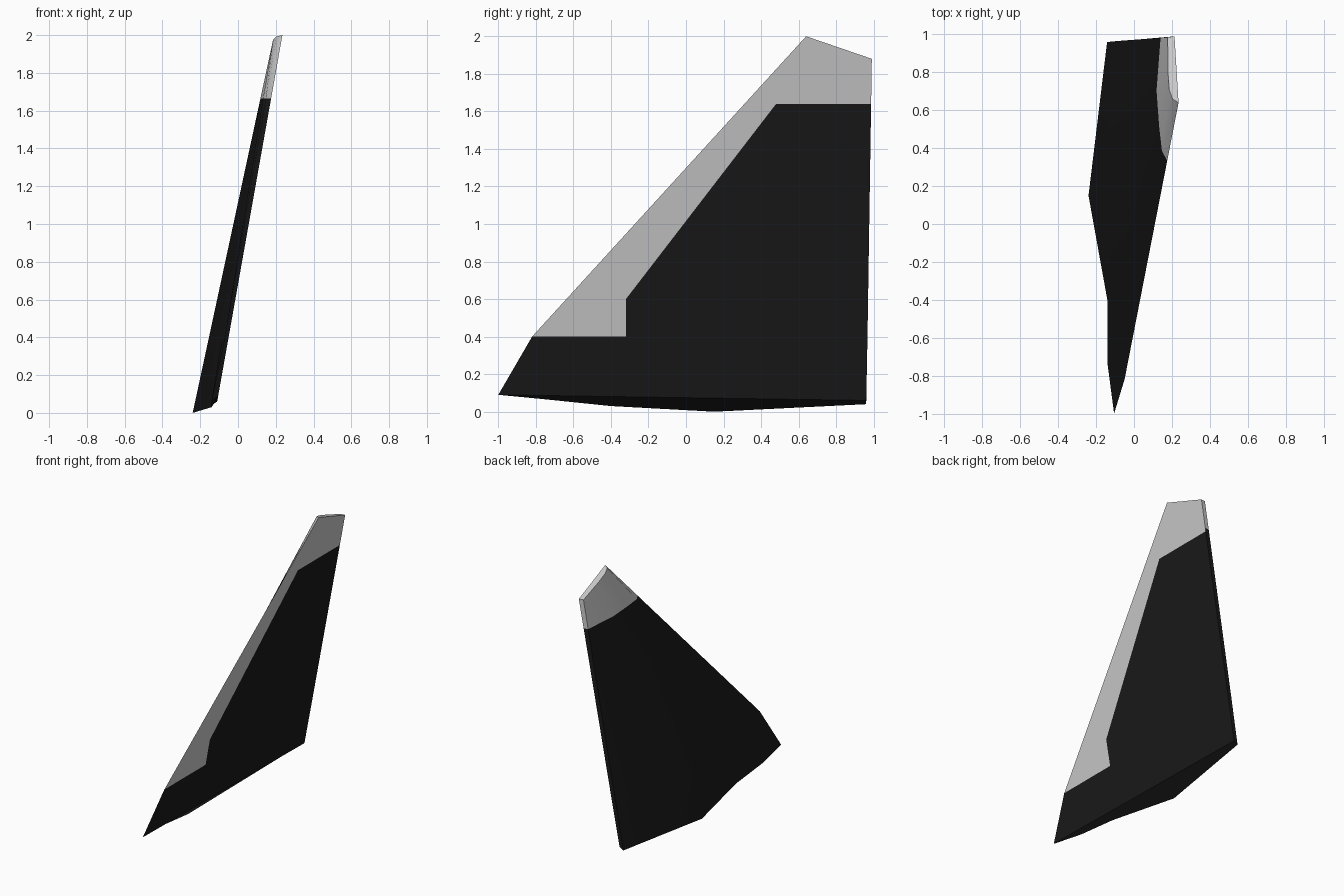
import bpy, bmesh, math
from mathutils import Vector

if "Cube" in bpy.data.objects:
    bpy.data.objects.remove(bpy.data.objects["Cube"])


def plane_x(z):
    # flat outer side of the canted fin
    return -0.121 + 0.178 * z


# Stations from root to tip: (y, z, thickness) from leading to trailing edge,
# the last entry is the outer trailing corner
stations = [
    [(-1.0, .09, 0), (-.74, .065, .03), (-.4, .03, .025), (.15, 0, .119), (.96, .04, .028), (.96, .06, 0)],
    [(-.82, .4, 0), (-.68, .4, .02), (-.28, .4, .034), (.28, .4, .104), (.966, .4, .03), (.967, .4, 0)],
    [(.64, 2.0, 0), (.66, 1.993, .03), (.71, 1.976, .045), (.80, 1.945, .046), (.985, 1.88, .036), (.99, 1.88, 0)],
]

bm = bmesh.new()
rows = [[bm.verts.new((plane_x(z) - t, y, z)) for y, z, t in s] for s in stations]
outer = []
for a, b in zip(rows, rows[1:]):
    for i in range(5):
        bm.faces.new((a[i], a[i + 1], b[i + 1], b[i]))
    outer.append(bm.faces.new((a[5], a[0], b[0], b[5])))
bm.faces.new(rows[0])
bm.faces.new(rows[-1])
bmesh.ops.recalc_face_normals(bm, faces=bm.faces)


def is_outer(f):
    return all(abs(v.co.x - plane_x(v.co.z)) < 1e-4 for v in f.verts)


def cut(point, normal, side):
    faces = [f for f in bm.faces if is_outer(f) == side]
    geom = set(faces)
    for f in faces:
        geom.update(f.verts)
        geom.update(f.edges)
    bmesh.ops.bisect_plane(bm, geom=list(geom), dist=1e-5,
                           plane_co=Vector(point), plane_no=Vector(normal))


# Cuts along the paint borders
cut((0, 0, 1.64), (0, 0, 1), True)
cut((0, -.32, 0), (0, 1, 0), True)
cut((0, -.32, .6), (0, 1.04, -.8), True)
cut((0, 0, 1.665), (0, 0, 1), False)

# Pale tip and leading-edge panel
for f in bm.faces:
    c = f.calc_center_median()
    if is_outer(f):
        border = max(-.32, -.32 + (c.z - .6) * .8 / 1.04)
        pale = c.z > 1.64 or (c.z > .4 and c.y < border)
    else:
        pale = c.z > 1.665
    f.material_index = 1 if pale else 0

mesh = bpy.data.meshes.new("tail_fin")
bm.to_mesh(mesh)
bm.free()
fin = bpy.data.objects.new("tail_fin", mesh)
bpy.context.collection.objects.link(fin)

for name, v in (("black_paint", .01), ("pale_paint", .8)):
    m = bpy.data.materials.new(name)
    m.diffuse_color = (v, v, v, 1)
    m.use_nodes = True
    m.node_tree.nodes["Principled BSDF"].inputs["Base Color"].default_value = m.diffuse_color
    mesh.materials.append(m)

bpy.context.view_layer.objects.active = fin
fin.select_set(True)
bpy.ops.object.shade_smooth_by_angle(angle=math.radians(40))
